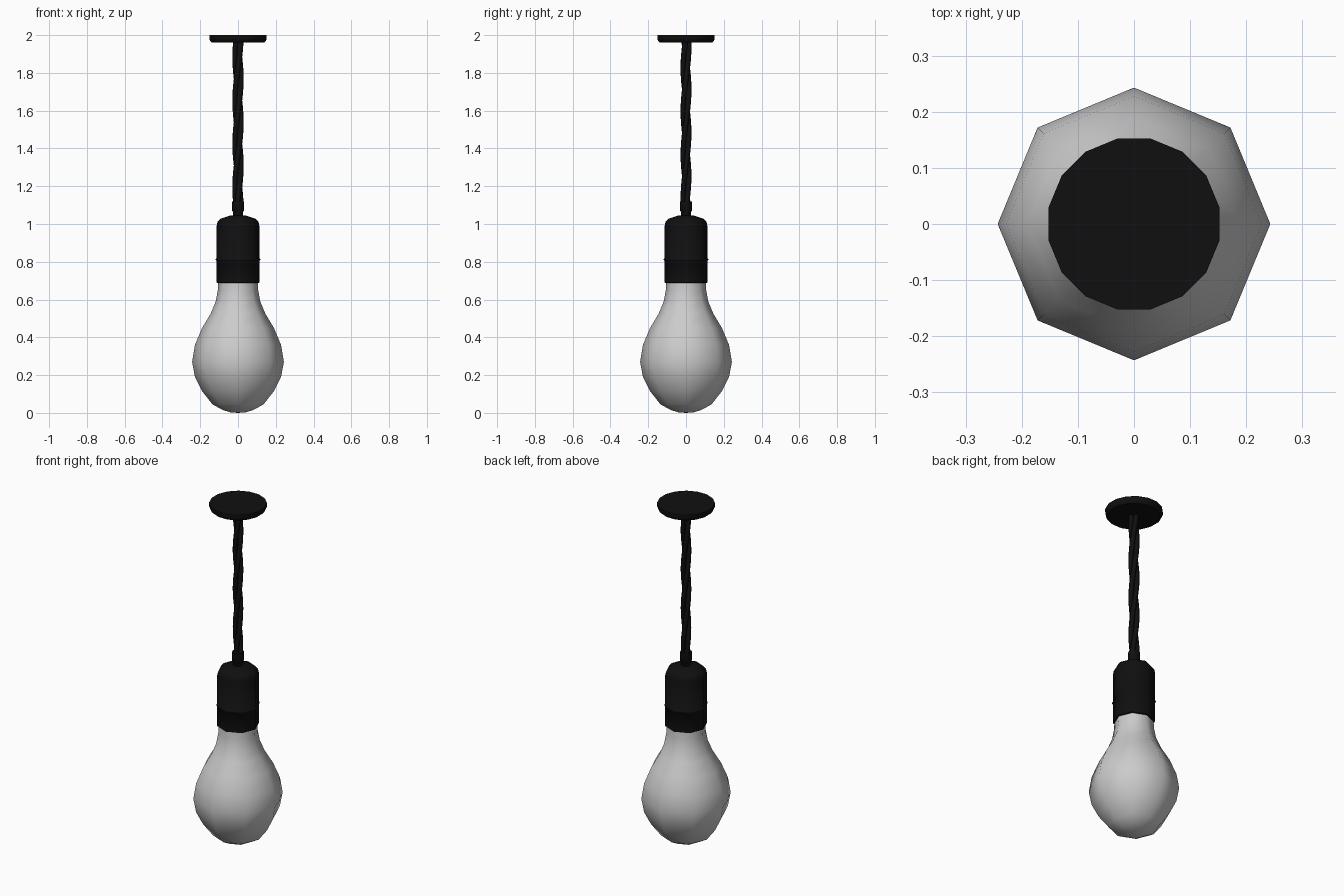
import bpy, bmesh
from math import pi, sin, cos, radians

if "Cube" in bpy.data.objects:
    bpy.data.objects.remove(bpy.data.objects["Cube"])


def lathe(name, profile, sides, offset=0.0, color=None, angle=30):
    """Revolve (radius, z) points round the z axis; radius 0 makes a pole."""
    bm = bmesh.new()
    rings = []
    for r, z in profile:
        if r == 0:
            rings.append([bm.verts.new((0, 0, z))] * sides)
        else:
            rings.append([bm.verts.new((r * cos(2 * pi * i / sides + offset),
                                        r * sin(2 * pi * i / sides + offset), z))
                          for i in range(sides)])
    for a, b in zip(rings, rings[1:]):
        for i in range(sides):
            j = (i + 1) % sides
            quad = list(dict.fromkeys((a[i], a[j], b[j], b[i])))
            bm.faces.new(quad)
    bmesh.ops.recalc_face_normals(bm, faces=bm.faces)
    mesh = bpy.data.meshes.new(name)
    bm.to_mesh(mesh)
    bm.free()
    obj = bpy.data.objects.new(name, mesh)
    bpy.context.collection.objects.link(obj)
    finish(obj, color, angle)
    return obj


def finish(obj, color, angle):
    if color:
        obj.data.materials.append(color)
    bpy.ops.object.select_all(action='DESELECT')
    obj.select_set(True)
    bpy.context.view_layer.objects.active = obj
    bpy.ops.object.shade_smooth_by_angle(angle=radians(angle))


black = bpy.data.materials.new("black")
black.diffuse_color = (0.005, 0.005, 0.005, 1)
black.use_nodes = True
black.node_tree.nodes["Principled BSDF"].inputs["Base Color"].default_value = black.diffuse_color

# Glass bulb, eight sided and smooth
lathe("bulb", [(0, 0), (0.04, 0.003), (0.08, 0.015), (0.135, 0.045), (0.19, 0.115),
               (0.228, 0.19), (0.243, 0.27), (0.228, 0.36), (0.19, 0.45),
               (0.145, 0.525), (0.118, 0.59), (0.107, 0.65), (0.105, 0.71), (0, 0.71)],
      8, angle=60)

# Lamp holder with a thin ridge and a domed top
lathe("socket", [(0, 0.70), (0.105, 0.70), (0.106, 0.687), (0.113, 0.69), (0.113, 0.805),
                 (0.118, 0.81), (0.118, 0.815), (0.113, 0.82), (0.113, 0.99),
                 (0.109, 1.01), (0.095, 1.027), (0.04, 1.045), (0, 1.045)],
      8, color=black, angle=50)

# Cord grip above the socket
lathe("cord_grip", [(0, 1.03), (0.027, 1.03), (0.027, 1.065), (0.033, 1.07),
                    (0.033, 1.12), (0, 1.12)], 8, color=black, angle=50)

# Ceiling plate
lathe("ceiling_plate", [(0, 1.962), (0.142, 1.962), (0.151, 1.97), (0.155, 1.98),
                        (0.155, 2.0), (0, 2.0)],
      16, offset=pi / 16, color=black)

# Cord of three twisted strands
STRANDS, STEPS, Z0, Z1, TURNS = 3, 48, 1.08, 1.975, 1.3
for s in range(STRANDS):
    curve = bpy.data.curves.new(f"cord_strand_{s + 1}", 'CURVE')
    curve.dimensions = '3D'
    curve.bevel_depth = 0.0145
    curve.bevel_resolution = 1
    curve.use_fill_caps = True
    spline = curve.splines.new('POLY')
    spline.points.add(STEPS)
    for k, p in enumerate(spline.points):
        t = k / STEPS
        a = 2 * pi * (t * TURNS + s / STRANDS)
        p.co = (0.0155 * cos(a), 0.0155 * sin(a), Z0 + (Z1 - Z0) * t, 1)
    spline.use_smooth = True
    curve.materials.append(black)
    bpy.context.collection.objects.link(bpy.data.objects.new(curve.name, curve))
